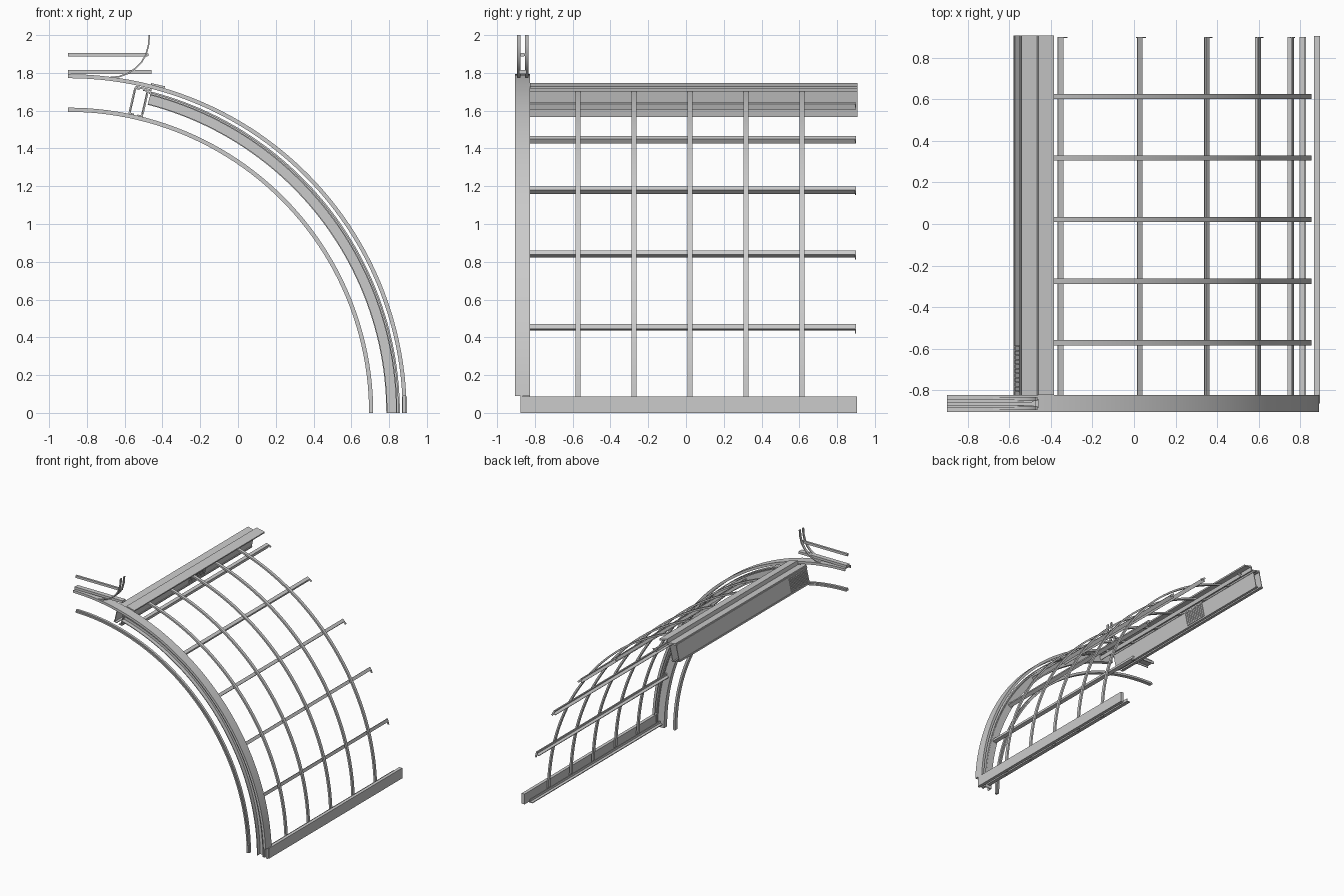
import bpy, bmesh, math
from mathutils import Vector

if "Cube" in bpy.data.objects:
    bpy.data.objects.remove(bpy.data.objects["Cube"])

CX = -0.9                      # all arcs share the centre (CX, 0)


def finish(name, rings, smooth=False):
    """Skin a list of closed rings and cap both ends."""
    bm = bmesh.new()
    vs = [[bm.verts.new(p) for p in ring] for ring in rings]
    n = len(vs[0])
    for a, b in zip(vs, vs[1:]):
        for i in range(n):
            j = (i + 1) % n
            bm.faces.new((a[i], a[j], b[j], b[i]))
    bm.faces.new(vs[0])
    bm.faces.new(vs[-1])
    bmesh.ops.recalc_face_normals(bm, faces=bm.faces)
    me = bpy.data.meshes.new(name)
    bm.to_mesh(me)
    bm.free()
    ob = bpy.data.objects.new(name, me)
    bpy.context.collection.objects.link(ob)
    if smooth:
        bpy.context.view_layer.objects.active = ob
        bpy.ops.object.select_all(action='DESELECT')
        ob.select_set(True)
        bpy.ops.object.shade_smooth_by_angle(angle=math.radians(30))
    return ob


def arc(name, profile, a0, a1, n=48):
    """Sweep an (r, y) profile round the centre, degrees from +x."""
    rings = []
    for k in range(n + 1):
        a = math.radians(a0 + (a1 - a0) * k / n)
        rings.append([(CX + r * math.cos(a), y, r * math.sin(a)) for r, y in profile])
    return finish(name, rings, True)


def rect(r0, r1, y0, y1):
    return [(r0, y0), (r1, y0), (r1, y1), (r0, y1)]


def bar(name, x0, x1, y0, y1, z0, z1):
    return finish(name, [[(x0, y, z0), (x1, y, z0), (x1, y, z1), (x0, y, z1)] for y in (y0, y1)])


def radial_bar(name, deg, profile, y0, y1):
    """Extrude along y a (u, r) profile: u = clockwise tangent, r = radius."""
    a = math.radians(deg)
    c, s = math.cos(a), math.sin(a)
    return finish(name, [[(CX + r * c + u * s, y, r * s - u * c) for u, r in profile]
                         for y in (y0, y1)])


def box(u0, u1, r0, r1):
    return [(u0, r0), (u1, r0), (u1, r1), (u0, r1)]


def u_profile(r0, r1, y0, y1, t):
    """Channel with its back at r1, open toward the centre."""
    return [(r0, y0), (r1, y0), (r1, y1), (r0, y1), (r0, y1 - t),
            (r1 - t, y1 - t), (r1 - t, y0 + t), (r0, y0 + t)]


# front arches
arc("outer_arch", u_profile(1.772, 1.793, -0.905, -0.825, 0.006), 2.9, 90)
arc("inner_arch", [(1.594, -0.877), (1.594, -0.843), (1.606, -0.843), (1.606, -0.85),
                   (1.616, -0.85), (1.616, -0.87), (1.606, -0.87), (1.606, -0.877)], 0, 90)

# deep end rib: channel with flanges toward the front
t = 0.006
arc("end_rib", [(1.685, -0.87), (1.685, -0.83), (1.743, -0.83), (1.743, -0.87),
                (1.743 - t, -0.87), (1.743 - t, -0.83 - t), (1.685 + t, -0.83 - t),
                (1.685 + t, -0.87)], 0, 75.5)
arc("end_rib_cover", rect(1.748, 1.757, -0.87, -0.825), 0, 75.5)

# curved glazing ribs
for i in range(5):
    y = -0.572 + 0.2965 * i
    arc(f"glazing_rib_{i}", rect(1.742, 1.756, y - 0.0125, y + 0.0125), 0, 75.8)

# lengthwise purlins: angle section with an end tab
for i in range(6):
    d = 1.3 + 14.05 * i
    radial_bar(f"purlin_{i}", d, [(-0.013, 1.729), (-0.013, 1.721), (0.006, 1.721),
                                  (0.006, 1.698), (0.013, 1.698), (0.013, 1.729)], -0.83, 0.9)
    if i:
        radial_bar(f"purlin_tab_{i}", d, box(-0.013, 0.035, 1.715, 1.729), 0.895, 0.901)

# base rail
bar("base_rail", 0.868, 0.895, -0.865, 0.905, 0, 0.087)
bar("base_rail_foot", 0.872, 0.89, -0.875, -0.865, 0, 0.09)

# ridge beam: two channels facing each other, at a tilt
B = 77.2
Y0, Y1 = -0.825, 0.907
w = 0.006
for name, s in (("left", -1), ("right", 1)):
    o, i = s * 0.034, s * 0.01
    radial_bar(f"ridge_channel_{name}", B,
               [(i, 1.616), (o, 1.616), (o, 1.757), (i, 1.757), (i, 1.757 - w),
                (o - s * w, 1.757 - w), (o - s * w, 1.616 + w), (i, 1.616 + w)], Y0, Y1)
    # raised lips on the outer face
    for r in (1.616, 1.745):
        a, b = sorted((o, o + s * 0.005))
        radial_bar(f"ridge_lip_{name}", B, box(a, b, r, r + 0.012), Y0, Y1)

# stepped cap over the ridge beam
radial_bar("ridge_cap", B, [(-0.034, 1.758), (0.052, 1.758), (0.052, 1.788), (0.118, 1.788),
                            (0.118, 1.8), (0.042, 1.8), (0.042, 1.768), (-0.034, 1.768)], Y0, Y1)


# louvred vents on both beam faces
def vent(name, s, y0, y1):
    def piece(part, r0, r1, ya, yb, h):
        a, b = sorted((s * 0.034, s * (0.034 + h)))
        radial_bar(f"{name}_{part}", B, box(a, b, r0, r1), ya, yb)
    for r in (1.631, 1.735):
        piece("frame", r, r + 0.008, y0, y1, 0.006)
    n = 11
    step = (y1 - y0 - 0.008) / (n - 1)
    for k in range(n):
        piece("slat", 1.639, 1.735, y0 + k * step, y0 + k * step + 0.008, 0.006)


vent("left_vent", -1, -0.81, -0.585)
vent("right_vent", 1, 0.06, 0.27)

# upper cross bars at the front
bar("lower_cross_bar", -0.9, -0.457, -0.885, -0.845, 1.794, 1.814)
bar("upper_cross_bar", -0.9, -0.478, -0.875, -0.857, 1.886, 1.905)

# pair of upturned curved brackets
path = [(-0.68, 1.775), (-0.63, 1.78), (-0.585, 1.796), (-0.545, 1.822), (-0.512, 1.855),
        (-0.488, 1.895), (-0.474, 1.945), (-0.469, 2.0)]
for k, (ya, yb) in enumerate(((-0.895, -0.876), (-0.852, -0.833))):
    rings = []
    for i, p in enumerate(path):
        d = Vector(path[min(i + 1, len(path) - 1)]) - Vector(path[max(i - 1, 0)])
        d.normalize()
        if i == len(path) - 1:
            d = Vector((0, 1))
        nx, nz = -d.y * 0.004, d.x * 0.004
        rings.append([(p[0] + q * nx, y, p[1] + q * nz)
                      for q, y in ((-1, ya), (1, ya), (1, yb), (-1, yb))])
    finish(f"curved_bracket_{k}", rings, True)
bar("bracket_tie", -0.492, -0.474, -0.876, -0.852, 1.89, 1.902)
